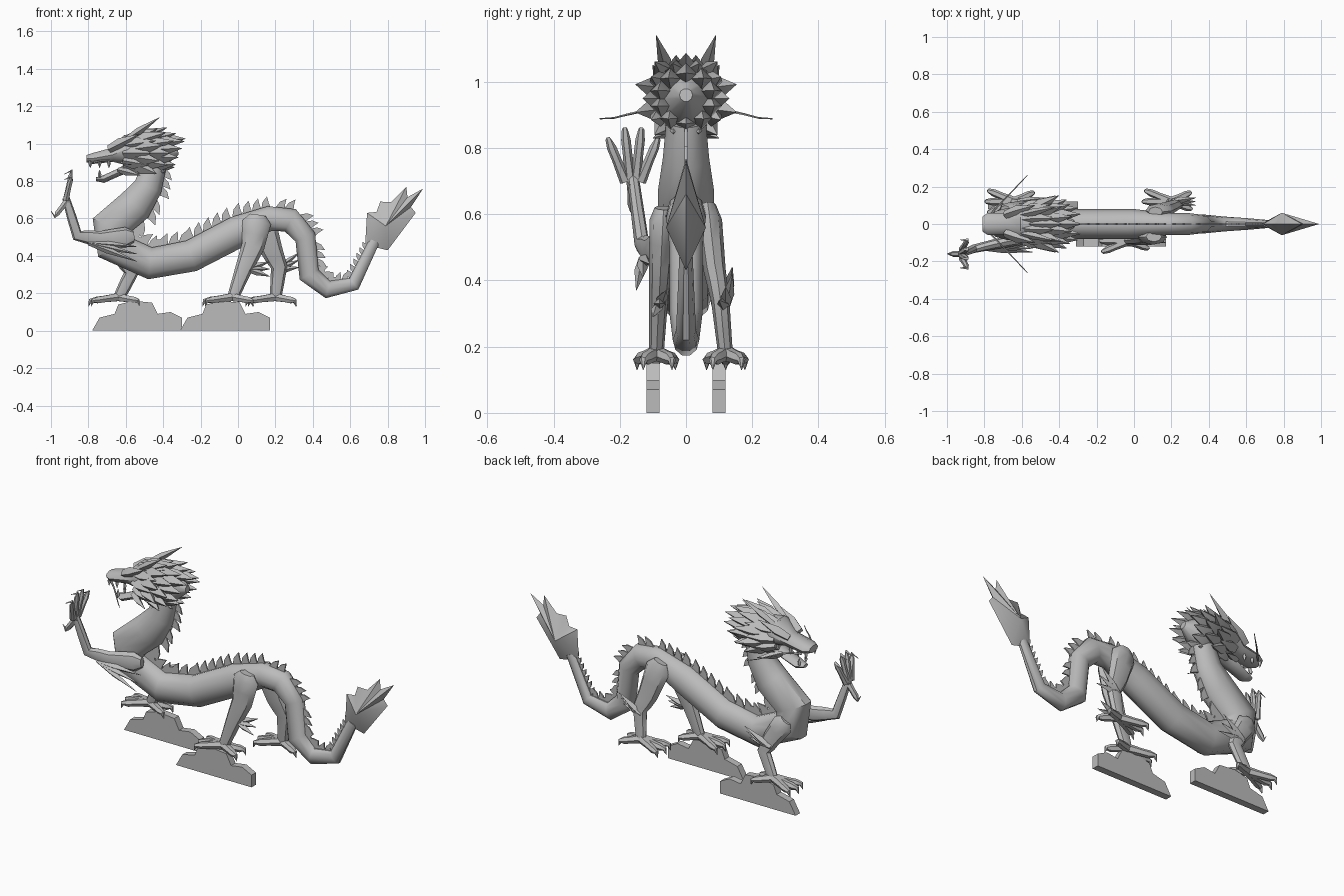
import bpy, bmesh, math
from mathutils import Vector

cube = bpy.data.objects.get("Cube")
if cube:
    bpy.data.objects.remove(cube)

shade = (.5, .5, .5, 1)
grey = bpy.data.materials.new("stone grey")
grey.use_nodes = True
grey.diffuse_color = shade
grey.node_tree.nodes["Principled BSDF"].inputs["Base Color"].default_value = shade
side_axis = Vector((0, 1, 0))
both_sides = (-1, 1)


def finish(name, bm, angle=40):
    bmesh.ops.recalc_face_normals(bm, faces=bm.faces)
    mesh = bpy.data.meshes.new(name)
    bm.to_mesh(mesh)
    bm.free()
    mesh.materials.append(grey)
    obj = bpy.data.objects.new(name, mesh)
    bpy.context.collection.objects.link(obj)
    bpy.ops.object.select_all(action='DESELECT')
    obj.select_set(True)
    bpy.context.view_layer.objects.active = obj
    bpy.ops.object.shade_smooth_by_angle(angle=math.radians(angle))


def tube(bm, centres, widths, heights, sides):
    """Loft elliptical rings through a list of centres."""
    rings = []
    last = len(centres) - 1
    for i, centre in enumerate(centres):
        before, after = centres[max(i - 1, 0)], centres[min(i + 1, last)]
        tangent = (after - centre).normalized() + (centre - before).normalized()
        tangent.normalize()
        across = (side_axis - tangent * tangent.y).normalized()
        up = tangent.cross(across)
        ring = []
        for k in range(sides):
            turn = math.tau * k / sides
            offset = across * widths[i] * math.cos(turn) + up * heights[i] * math.sin(turn)
            ring.append(bm.verts.new(centre + offset))
        rings.append(ring)
    for ring, following in zip(rings, rings[1:]):
        for k in range(sides):
            bm.faces.new((ring[k - 1], ring[k], following[k], following[k - 1]))
    bm.faces.new(rings[0])
    bm.faces.new(rings[-1])


def spike(bm, base, tip, radius):
    base, tip = Vector(base), Vector(tip)
    radii = [radius * .7, radius, .001]
    tube(bm, [base, base.lerp(tip, .4), tip], radii, radii, 4)


def digit(bm, root, tip, radius, droop):
    """A toe or finger ending in a hooked claw."""
    root, tip = Vector(root), Vector(tip)
    radii = [radius, radius * .8, radius * .8, radius * .5, .001]
    centres = [root, root.lerp(tip, .5), root.lerp(tip, .8), tip, tip + Vector(droop)]
    tube(bm, centres, radii, radii, 6)


def prism(bm, outline, y, half):
    """Flat plate from an x/z outline."""
    near, far = [[bm.verts.new((p[0], y + s * half, p[1])) for p in outline] for s in both_sides]
    bm.faces.new(near)
    bm.faces.new(far)
    for i in range(len(outline)):
        bm.faces.new((near[i - 1], near[i], far[i], far[i - 1]))


def central_part(name, sections, sides=10):
    """Sections are x, z, half width, half height."""
    bm = bmesh.new()
    centres = [Vector((x, 0, z)) for x, z, width, height in sections]
    tube(bm, centres, [s[2] for s in sections], [s[3] for s in sections], sides)
    finish(name, bm)


def limb(name, joints, inner, outer, thick, thin):
    """Tapering limb through x/z joints, moving sideways from inner to outer."""
    last = len(joints) - 1
    corners = [Vector((x, inner + (outer - inner) * i / last, z)) for i, (x, z) in enumerate(joints)]
    centres = [corners[0].lerp(corners[1], -.3), corners[0]]
    for a, b in zip(corners, corners[1:]):
        centres += [a.lerp(b, .5), b]
    heights = [thick + (thin - thick) * i / (len(centres) - 1) for i in range(len(centres))]
    heights[0] = thick / 2
    widths = [height * .4 + .01 for height in heights]
    bm = bmesh.new()
    tube(bm, centres, widths, heights, 8)
    finish(name, bm)


# Body from neck to tail: x, z, radius
path = [(-.45, .88, .07), (-.48, .77, .08), (-.55, .67, .1), (-.68, .56, .11), (-.67, .45, .1),
        (-.47, .36, .09), (-.25, .4, .09), (0, .53, .09), (.17, .6, .07), (.28, .59, .07),
        (.36, .5, .06), (.38, .3, .06), (.48, .22, .05), (.62, .25, .04), (.73, .48, .03)]
central_part("body", [(x, z, min(r - .01, .085), r) for x, z, r in path])

# Saw-tooth fins following the back
bm = bmesh.new()
carry = 0
for start, end in zip(path, path[1:]):
    a, b = Vector(start), Vector(end)
    along = (b - a).to_2d()
    length = along.length
    along.normalize()
    normal = Vector((-along.y, along.x))
    while carry < length:
        spot = a.lerp(b, carry / length)
        size = .02 + spot.z * .4
        foot_point = spot.to_2d() + normal * (spot.z - .015)
        shape = [(-.2, 0), (.3, .8), (1, 1.2), (.9, .5), (.9, 0)]
        prism(bm, [foot_point + along * size * u + normal * size * v for u, v in shape], 0, .004)
        carry += size
    carry -= length
finish("back_fins", bm, 20)

# Tail tuft: pointed lobes around a thick middle
core = Vector((.79, .56))
tips = [Vector(p) for p in [(.69, .63), (.76, .69), (.9, .77), (.99, .76), (.95, .63)]]
outline = [Vector((.8, .43)), Vector((.68, .46))]
for tip, following in zip(tips, tips[1:]):
    outline += [tip, tip.lerp(following, .5).lerp(core, .25)]
outline.append(tips[-1])
bm = bmesh.new()
rim = [bm.verts.new((p.x, 0, p.y)) for p in outline]
for s in both_sides:
    middle = bm.verts.new((core.x, s * .06, core.y))
    for i in range(len(rim)):
        bm.faces.new((rim[i - 1], rim[i], middle))
finish("tail_tuft", bm)

# Head and jaw
central_part("head", [(-.81, .92, .04, .02), (-.78, .92, .06, .03), (-.67, .94, .06, .04),
                      (-.6, .97, .09, .08), (-.5, .95, .09, .1), (-.4, .95, .07, .08), (-.32, .96, .02, .02)])
central_part("lower_jaw", [(-.76, .81, .02, .01), (-.72, .81, .04, .02), (-.63, .85, .05, .02),
                           (-.5, .91, .05, .04)], 8)

teeth, horns, whiskers = bmesh.new(), bmesh.new(), bmesh.new()
for s in both_sides:
    for x in (-.79, -.74, -.69):
        spike(teeth, (x, s * .04, .91), (x, s * .04, .87), .01)
    spike(teeth, (-.74, s * .03, .82), (-.74, s * .03, .86), .01)
    # Horns, crest, brows and beard
    spike(horns, (-.6, s * .05, 1.02), (-.42, s * .09, 1.14), .02)
    spike(horns, (-.57, s * .03, 1.02), (-.43, s * .03, 1.08), .03)
    spike(horns, (-.69, s * .05, .97), (-.53, s * .1, 1.05), .03)
    spike(horns, (-.64, s * .04, .86), (-.52, s * .1, .83), .02)
    # Whiskers sweep out and back
    steps = [i / 5 for i in range(6)]
    curve = [Vector((-.77 + .2 * u, s * (.05 + .21 * u), .9 + .012 * math.sin(u * 5))) for u in steps]
    radii = [.006 - .004 * u for u in steps]
    tube(whiskers, curve, radii, radii, 5)
finish("teeth", teeth)
finish("horns_and_brows", horns)
finish("whiskers", whiskers)

# Mane: rings of swept-back locks
bm = bmesh.new()
locks = 10
for row, reach in enumerate((.13, .16, .13, .09)):
    x = -.61 + row * .05
    for i in range(locks):
        turn = math.tau * (i + row / 2) / locks
        c, s = math.cos(turn), math.sin(turn)
        spike(bm, (x, c * .07, .95 + s * .07), (x + .15 + s * .03, c * reach, .95 + s * reach * .85), .035)
finish("mane", bm)

# Legs and raised arm
limb("rear_right_leg", [(.1, .58), (.08, .45), (.03, .33), (-.03, .17)], -.07, -.09, .085, .03)
limb("rear_left_leg", [(.13, .58), (.18, .43), (.22, .34), (.2, .17)], .07, .12, .08, .03)
limb("front_left_leg", [(-.67, .48), (-.61, .39), (-.57, .31), (-.64, .17)], .08, .12, .065, .03)
limb("raised_arm", [(-.6, .5), (-.74, .49), (-.86, .51), (-.92, .71)], -.08, -.16, .06, .02)

# Clawed feet
for name, x, y in [("rear_right", -.03, -.09), ("rear_left", .2, .12), ("front_left", -.64, .12)]:
    bm = bmesh.new()
    for turn in (-.4, 0, .4, 2.7, 3.5):
        reach = .13 + .02 * math.cos(turn)
        tip = (x - reach * math.cos(turn), y + reach * math.sin(turn), .16)
        digit(bm, (x, y, .18), tip, .025, (-.01 * math.cos(turn), 0, -.03))
    finish(name + "_foot", bm)

# Raised hand: four fingers and a thumb
bm = bmesh.new()
for i in (-1.5, -.5, .5, 1.5):
    digit(bm, (-.92, -.16 + i * .015, .7), (-.89, -.16 + i * .05, .86 - .015 * i * i), .018, (-.04, 0, -.02))
digit(bm, (-.91, -.16, .7), (-.98, -.16, .61), .02, (-.02, 0, .03))
finish("raised_hand", bm)

# Swept-back hair on the joints
bm = bmesh.new()
for x, y, z, reach, rise in [(-.8, -.13, .47, .26, -.06), (-.62, .12, .35, .15, .05),
                             (.05, -.08, .33, .12, 0), (.2, .12, .32, .13, .06)]:
    for i in (-1, 0, 1):
        spike(bm, (x, y, z), (x + reach, y + i * .02, z + rise + i * .04), .018)
finish("joint_hair", bm)

# Flat rocks under two feet
profile = [(0, 0), (.04, .07), (.12, .09), (.14, .14), (.22, .16), (.32, .15), (.35, .09),
           (.42, .1), (.48, .07), (.48, 0)]
for name, start, y in [("front_rock", -.78, .1), ("rear_rock", -.31, -.1)]:
    bm = bmesh.new()
    prism(bm, [(start + x, z) for x, z in profile], y, .02)
    finish(name, bm, 30)
